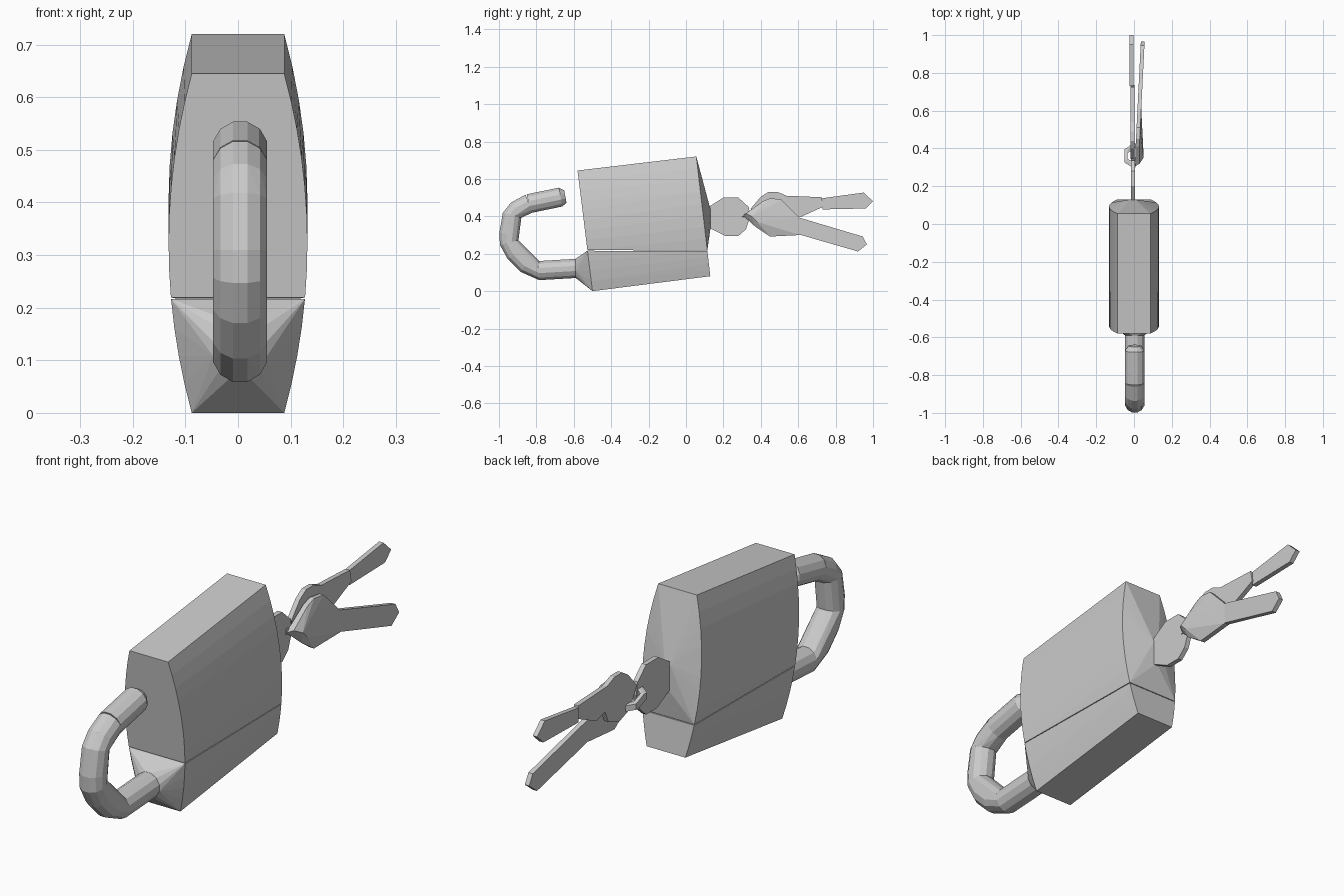
import bpy, bmesh, math
from mathutils import Vector

if "Cube" in bpy.data.objects:
    bpy.data.objects.remove(bpy.data.objects["Cube"])


def hull(name, pts):
    """Flat-shaded convex part wrapped around a set of points."""
    bm = bmesh.new()
    for p in pts:
        bm.verts.new(p)
    bmesh.ops.remove_doubles(bm, verts=bm.verts[:], dist=0.0005)
    res = bmesh.ops.convex_hull(bm, input=bm.verts[:])
    junk = {g for g in res["geom_interior"] + res["geom_unused"]
            if isinstance(g, bmesh.types.BMVert) and g.is_valid and not g.link_faces}
    bmesh.ops.delete(bm, geom=list(junk), context='VERTS')
    bmesh.ops.dissolve_limit(bm, angle_limit=0.02, verts=bm.verts[:], edges=bm.edges[:])
    bmesh.ops.recalc_face_normals(bm, faces=bm.faces[:])
    me = bpy.data.meshes.new(name)
    bm.to_mesh(me)
    bm.free()
    ob = bpy.data.objects.new(name, me)
    bpy.context.collection.objects.link(ob)
    return ob


def ring(y, z, ang, r=0.053, n=12):
    """Circle around a path point; ang is the path direction in the side view."""
    t = math.radians(ang)
    up = Vector((0, -math.sin(t), math.cos(t)))
    out = []
    for i in range(n):
        a = 2 * math.pi * (i + 0.5) / n
        out.append(Vector((0.004, y, z)) + Vector((r, 0, 0)) * math.cos(a) + up * r * math.sin(a))
    return out


def plate(outline, x0, slope=0.0, thick=0.02):
    """Thin plate points from a (y, z) outline, optionally leaning in x."""
    return [(x0 + slope * (y - 0.4) + d, y, z) for y, z in outline for d in (0, thick)]


# Padlock body: bulging slab split into an upper and a lower half
def body_points(f0, f1, b0, b1, steps=6):
    pts = []
    for i in range(steps + 1):
        for s0, s1, lo, hi in ((f0, f1, (-0.5, 0.0), (-0.58, 0.645)),
                               (b0, b1, (0.13, 0.08), (0.055, 0.72))):
            s = s0 + (s1 - s0) * i / steps
            w = 0.132 - 0.044 * abs(2 * s - 1) ** 2
            y = lo[0] + (hi[0] - lo[0]) * s
            z = lo[1] + (hi[1] - lo[1]) * s
            pts += [(w, y, z), (-w, y, z)]
    return pts


hull("body_upper", body_points(0.34, 1, 0.215, 1, 8)
     + [(x, 0.13, z) for x in (-0.02, 0.005) for z in (0.33, 0.44)])
hull("body_lower", body_points(0, 0.335, 0, 0.21, 4) + ring(-0.59, 0.122, 0))

# Shackle: overlapping convex tube pieces (y, z, direction)
shackle = {
    "shackle_lower_leg": [(-0.58, 0.122, 0), (-0.785, 0.11, 0)],
    "shackle_lower_bend": [(-0.785, 0.11, 0), (-0.855, 0.145, -35), (-0.915, 0.205, -48),
                           (-0.945, 0.26, -75)],
    "shackle_middle": [(-0.945, 0.26, -75), (-0.947, 0.31, -90), (-0.93, 0.405, -105)],
    "shackle_upper_bend": [(-0.93, 0.405, -105), (-0.90, 0.437, -135), (-0.84, 0.468, -160)],
}
for name, path in shackle.items():
    hull(name, [p for q in path for p in ring(*q)])
hull("shackle_upper_leg", ring(-0.84, 0.468, 14) + ring(-0.67, 0.503, 10)
     + ring(-0.645, 0.506, 10, 0.035))

# Round tab at the keyhole
hull("lock_tab", plate([(0.12, 0.34), (0.12, 0.45), (0.2, 0.5), (0.28, 0.5), (0.335, 0.45),
                        (0.345, 0.40), (0.32, 0.33), (0.28, 0.295), (0.21, 0.295)], -0.015))

# Key ring half built from short links; the other half merges into the second key
arc = [(0.0, 0.31, 0.41), (-0.042, 0.335, 0.40), (-0.042, 0.385, 0.38), (0.0, 0.415, 0.37)]
for i in range(3):
    hull(f"key_ring_{i + 1}", [Vector(p) + Vector((dx, dy, dz)) for p in arc[i:i + 2]
                               for dx in (-0.008, 0.008) for dy in (-0.01, 0.01)
                               for dz in (-0.012, 0.012)])

# First key
hull("key_one_bow", plate([(0.345, 0.44), (0.40, 0.505), (0.44, 0.53), (0.49, 0.53), (0.55, 0.505),
                           (0.565, 0.44), (0.53, 0.36), (0.46, 0.335), (0.39, 0.36)], -0.018))
hull("key_one_neck", plate([(0.54, 0.51), (0.62, 0.492), (0.725, 0.502), (0.735, 0.452),
                            (0.61, 0.395), (0.55, 0.41)], -0.018))
hull("key_one_blade", plate([(0.73, 0.497), (0.95, 0.527), (1.0, 0.48), (0.96, 0.442),
                             (0.73, 0.437)], -0.023))

# Second key, leaning outward
hull("key_two_bow", plate([(0.40, 0.43), (0.41, 0.48), (0.45, 0.497), (0.51, 0.49), (0.605, 0.395),
                           (0.61, 0.30), (0.45, 0.292), (0.41, 0.33)], 0.008, 0.05)
     + [(0.005, 0.305, 0.405), (0.03, 0.32, 0.415), (0.05, 0.35, 0.40), (0.05, 0.38, 0.37),
        (0.03, 0.37, 0.345)])
hull("key_two_blade", plate([(0.605, 0.393), (0.945, 0.292), (0.967, 0.25), (0.92, 0.212),
                             (0.605, 0.303)], 0.008, 0.05))
